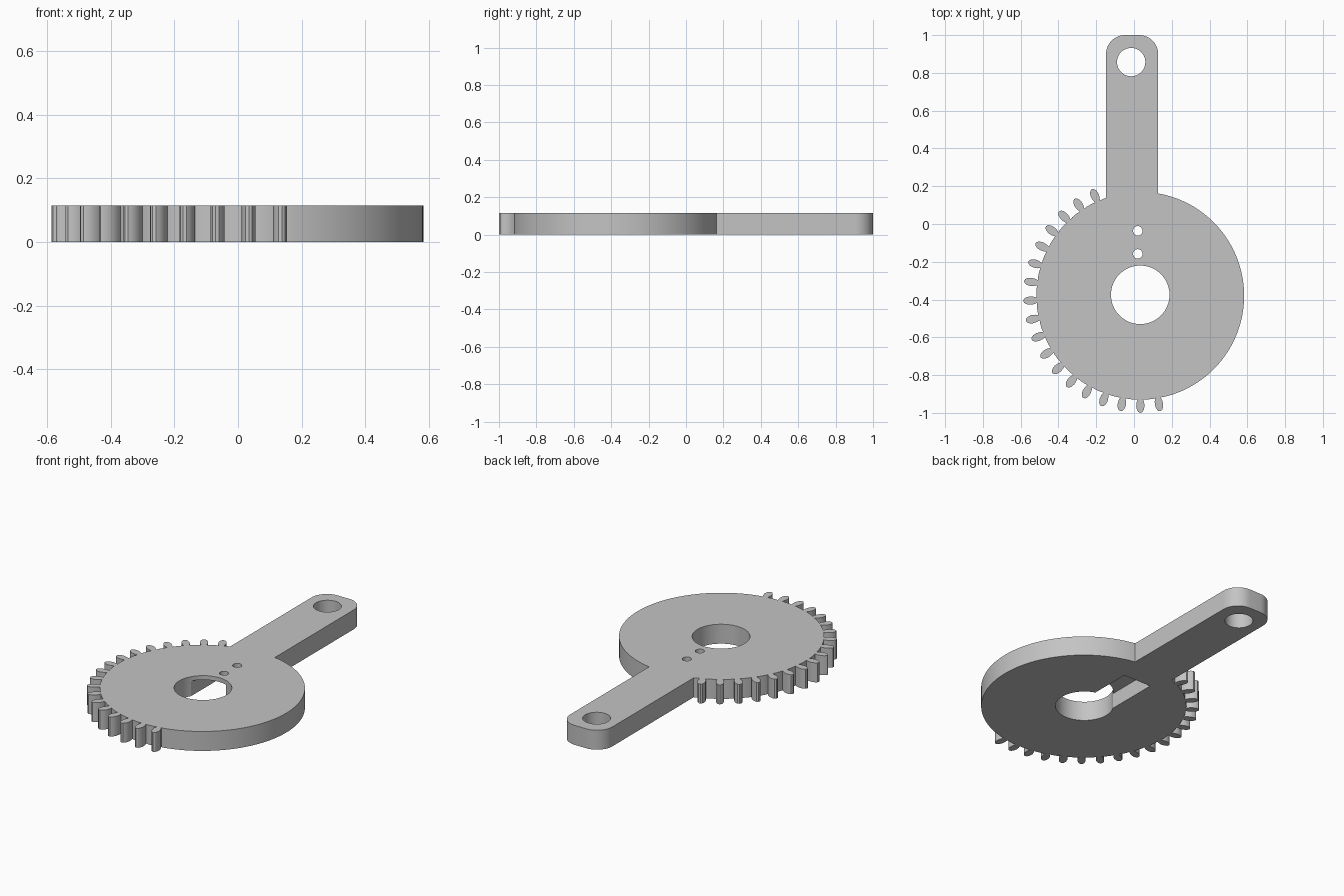
import bpy
import bmesh
from math import sin, cos, acos, radians, degrees, pi

cube = bpy.data.objects.get("Cube")
if cube:
    bpy.data.objects.remove(cube, do_unlink=True)

CX, CY, R, H = 0.033, -0.38, 0.55, 0.115     # disc centre, radius, thickness
LEFT, RIGHT, TOP, CORNER = -0.148, 0.128, 1.0, 0.1
TEETH, FIRST, STEP = 18, 114.4, 360 / 37

steel = bpy.data.materials.new("plain_grey")
steel.use_nodes = True
grey = (0.55, 0.55, 0.55, 1)
steel.diffuse_color = grey
steel.node_tree.nodes["Principled BSDF"].inputs["Base Color"].default_value = grey


def arc(cx, cy, r, start, end, n):
    angles = [radians(start + (end - start) * i / n) for i in range(n + 1)]
    return [(cx + r * cos(a), cy + r * sin(a)) for a in angles]


def prism(name, outline, z0, z1):
    bm = bmesh.new()
    face = bm.faces.new([bm.verts.new((x, y, z0)) for x, y in outline])
    out = bmesh.ops.extrude_face_region(bm, geom=[face])
    top = [g for g in out["geom"] if isinstance(g, bmesh.types.BMVert)]
    bmesh.ops.translate(bm, verts=top, vec=(0, 0, z1 - z0))
    bmesh.ops.recalc_face_normals(bm, faces=bm.faces)
    mesh = bpy.data.meshes.new(name)
    bm.to_mesh(mesh)
    bm.free()
    mesh.materials.append(steel)
    obj = bpy.data.objects.new(name, mesh)
    bpy.context.collection.objects.link(obj)
    return obj


def tooth(angle):
    # rounded tooth: radius and half width, root to tip, then mirrored
    side = [(0.548, 0.014), (0.565, 0.02), (0.585, 0.022), (0.604, 0.018), (0.616, 0.01)]
    pts = [(r, -w) for r, w in side] + [(0.62, 0)] + side[::-1]
    c, s = cos(radians(angle)), sin(radians(angle))
    return [(CX + r * c - t * s, CY + r * s + t * c) for r, t in pts]


# Outline: toothed arc, plain arc, then the arm with rounded end
outline = [(LEFT, CY + R * sin(acos((LEFT - CX) / R)))]
for i in range(TEETH):
    a = FIRST + i * STEP
    outline += tooth(a)
    if i < TEETH - 1:
        outline += arc(CX, CY, R, a + 3, a + STEP - 3, 2)
last = FIRST + (TEETH - 1) * STEP
outline += arc(CX, CY, R, last + 3, 360 + degrees(acos((RIGHT - CX) / R)), 60)
outline += arc(RIGHT - CORNER, TOP - CORNER, CORNER, 0, 90, 12)
outline += arc(LEFT + CORNER, TOP - CORNER, CORNER, 90, 180, 12)
lever = prism("toothed_lever", outline, 0, H)


def cut(name, shape, z0, z1):
    cutter = prism(name, shape, z0, z1)
    cutter.hide_render = True
    mod = lever.modifiers.new(name, "BOOLEAN")
    mod.operation, mod.solver, mod.object = "DIFFERENCE", "EXACT", cutter
    bpy.context.view_layer.objects.active = lever
    bpy.ops.object.modifier_apply(modifier=name)
    bpy.data.objects.remove(cutter, do_unlink=True)


# Underside slot running from the hub hole towards the arm
cut("slot", [(-0.1, CY), (0.08, CY), (0.08, 0.015), (-0.1, 0.015)], -0.1, H - 0.025)
# Through holes: hub, arm end and two pin holes
holes = [("hub_hole", CX, CY + 0.005, 0.155, 64), ("arm_hole", -0.015, 0.857, 0.075, 40),
         ("pin_hole_a", 0.02, -0.036, 0.025, 20), ("pin_hole_b", 0.02, -0.158, 0.025, 20)]
for name, x, y, r, n in holes:
    cut(name, arc(x, y, r, 0, 360, n)[:-1], -0.1, H + 0.1)

# Smooth the curved walls, keep edges sharp
bpy.ops.object.select_all(action="DESELECT")
lever.select_set(True)
bpy.context.view_layer.objects.active = lever
bpy.ops.object.shade_smooth_by_angle(angle=radians(25))
